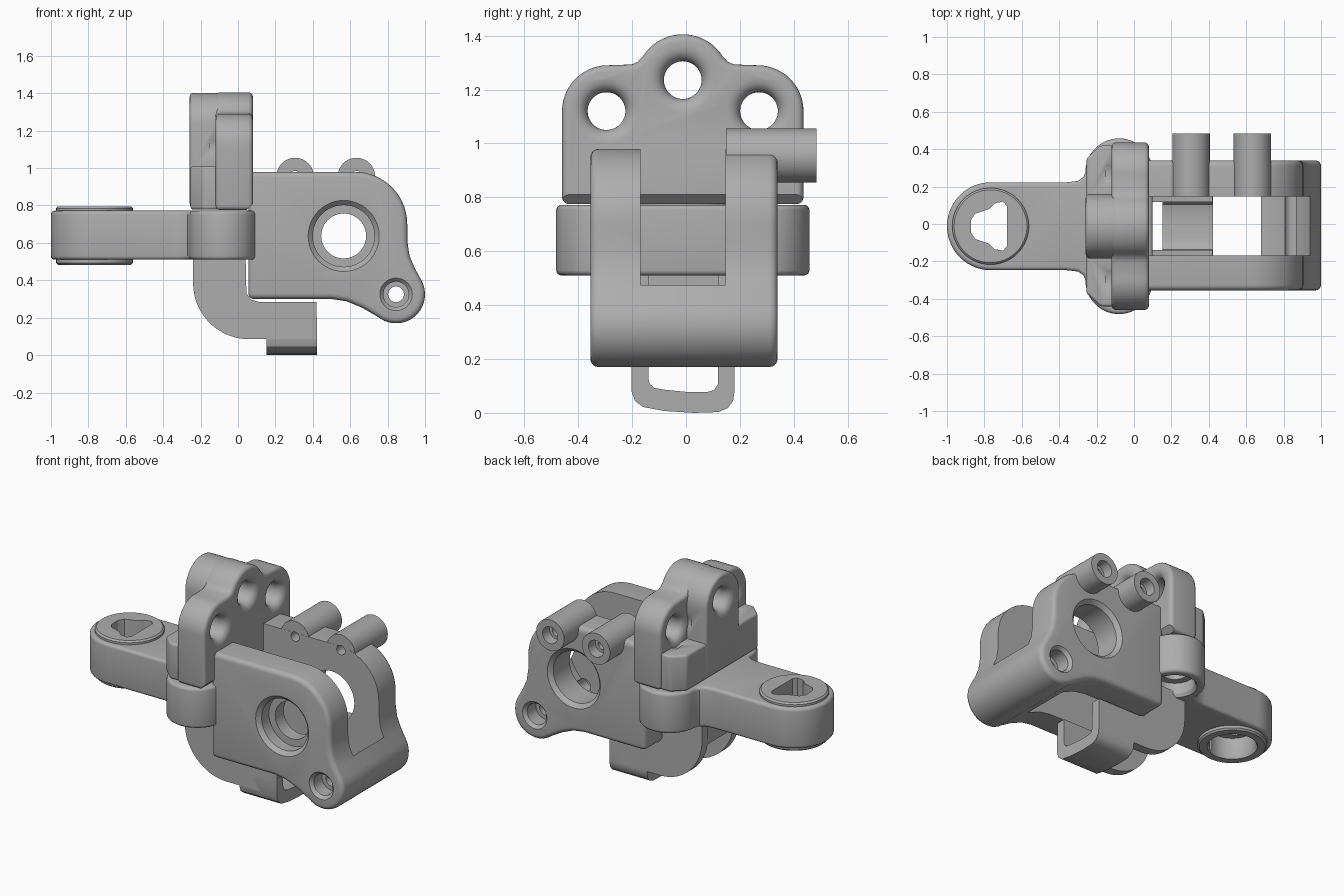
import bpy, bmesh, math

cube = bpy.data.objects.get("Cube")
if cube:
    bpy.data.objects.remove(cube, do_unlink=True)

GREY = (0.42, 0.42, 0.42, 1)
mat = bpy.data.materials.new("plain grey")
mat.use_nodes = True
mat.diffuse_color = GREY
mat.node_tree.nodes["Principled BSDF"].inputs["Base Color"].default_value = GREY
mat.node_tree.nodes["Principled BSDF"].inputs["Roughness"].default_value = 0.6


def place(axis, u, v, t):
    return {"X": (t, u, v), "Y": (u, t, v), "Z": (u, v, t)}[axis]


def arc(cu, cv, r, a0, a1, n=14):
    angles = [math.radians(a0 + (a1 - a0) * i / n) for i in range(n + 1)]
    return [(cu + r * math.cos(a), cv + r * math.sin(a)) for a in angles]


def activate(ob):
    bpy.ops.object.select_all(action="DESELECT")
    ob.select_set(True)
    bpy.context.view_layer.objects.active = ob


def make(name, bm):
    bmesh.ops.recalc_face_normals(bm, faces=bm.faces[:])
    me = bpy.data.meshes.new(name)
    bm.to_mesh(me)
    bm.free()
    me.materials.append(mat)
    ob = bpy.data.objects.new(name, me)
    bpy.context.collection.objects.link(ob)
    return ob


def extrude(name, axis, outline, a, b, bevel=0):
    """Prism from a 2D outline, with optional rounded rims."""
    bm = bmesh.new()
    low = [bm.verts.new(place(axis, u, v, a)) for u, v in outline]
    high = [bm.verts.new(place(axis, u, v, b)) for u, v in outline]
    bm.faces.new(low)
    bm.faces.new(high)
    n = len(low)
    for i in range(n):
        j = (i + 1) % n
        bm.faces.new((low[i], low[j], high[j], high[i]))
    ob = make(name, bm)
    if bevel:
        activate(ob)
        m = ob.modifiers.new("round", "BEVEL")
        m.width, m.segments = bevel, 4
        m.limit_method, m.angle_limit = "ANGLE", math.radians(40)
        m.use_clamp_overlap = False
        bpy.ops.object.modifier_apply(modifier=m.name)
    return ob


def lathe(name, axis, cu, cv, steps, sides=48):
    """Turned solid from (radius, position along axis) steps."""
    bm = bmesh.new()
    rings = []
    for r, t in steps:
        rings.append([bm.verts.new(place(axis, cu + r * math.cos(math.tau * i / sides),
                                         cv + r * math.sin(math.tau * i / sides), t))
                      for i in range(sides)])
    bm.faces.new(rings[0])
    bm.faces.new(rings[-1])
    for p, q in zip(rings, rings[1:]):
        for i in range(sides):
            j = (i + 1) % sides
            bm.faces.new((p[i], p[j], q[j], q[i]))
    return make(name, bm)


def combine(ob, other, operation):
    activate(ob)
    m = ob.modifiers.new("bool", "BOOLEAN")
    m.operation, m.object, m.solver = operation, other, "EXACT"
    bpy.ops.object.modifier_apply(modifier=m.name)
    bpy.data.objects.remove(other, do_unlink=True)


def cut(ob, other):
    combine(ob, other, "DIFFERENCE")


def join(ob, other):
    combine(ob, other, "UNION")


def box(name, x0, x1, y0, y1, z0, z1):
    return extrude(name, "Z", [(x0, y0), (x1, y0), (x1, y1), (x0, y1)], z0, z1)


# Fork: rounded side profile, with a slot between its two cheeks
HX, HZ = 0.565, 0.637
side = [(0.055, 0.30), (0.50, 0.30), (0.58, 0.288), (0.66, 0.255)]
side += arc(0.845, 0.325, 0.155, -130, 28, 18)
side += [(0.945, 0.465), (0.917, 0.53), (0.905, 0.61)]
side += arc(0.625, 0.70, 0.28, 0, 90) + [(0.055, 0.98)]
fork = extrude("fork", "Y", side, -0.355, 0.34, 0.03)
cut(fork, lathe("slot_round", "Y", HX, HZ, [(0.41, -0.168), (0.41, 0.147)], 72))
cut(fork, box("slot_box", -0.1, HX, -0.168, 0.147, 0.1, 1.2))
cut(fork, box("slot_top", HX - 0.05, 1.1, -0.168, 0.147, HZ, 1.2))

# Two tubes on the back cheek
for x in (0.305, 0.633):
    join(fork, lathe("tube", "Y", x, 0.955, [(0.1, 0.148), (0.1, 0.485)]))
# Stepped pivot bore, then tube holes
cut(fork, lathe("bore", "Y", HX, HZ, [(0.20, -0.37), (0.19, -0.355), (0.165, -0.33), (0.165, -0.255),
                                      (0.12, -0.255), (0.12, -0.05), (0.165, -0.05), (0.165, 0.315),
                                      (0.19, 0.34), (0.20, 0.36)]))
for x in (0.305, 0.633):
    cut(fork, lathe("tube_hole", "Y", x, 0.955,
                    [(0.03, 0.1), (0.03, 0.42), (0.05, 0.42), (0.055, 0.5)], 32))
# Small pin hole with widened ends
cut(fork, lathe("pin_hole", "Y", 0.845, 0.325,
                [(0.095, -0.365), (0.087, -0.355), (0.068, -0.335), (0.068, -0.25), (0.042, -0.25),
                 (0.042, 0.23), (0.068, 0.23), (0.068, 0.32), (0.087, 0.34), (0.095, 0.35)], 32))

# Lever arm: rounded end and two side lobes
CY = -0.012
half = arc(-0.08, 0.29, 0.18, 0, 180, 18) + [(-0.27, 0.262), (-0.30, 0.242), (-0.36, 0.235)]
half += arc(-0.765, 0, 0.235, 90, 180, 14)
plan = [(x, y + CY) for x, y in half] + [(x, CY - y) for x, y in half[-2::-1]]
arm = extrude("lever_arm", "Z", plan, 0.51, 0.772, 0.02)
join(arm, lathe("arm_collar", "Z", -0.767, CY, [(0.195, 0.483), (0.205, 0.493),
                                                (0.205, 0.785), (0.195, 0.795)]))
keyhole = [(-0.68, -0.12), (-0.68, 0.095), (-0.70, 0.12), (-0.745, 0.11), (-0.775, 0.08),
           (-0.85, 0.055), (-0.872, 0.02), (-0.872, -0.045), (-0.85, -0.08), (-0.775, -0.105),
           (-0.745, -0.135), (-0.70, -0.142)]
cut(arm, extrude("keyhole", "Z", keyhole, 0.4, 0.9))
cut(arm, lathe("end_recess", "Z", -0.767, CY, [(0.155, 0.47), (0.14, 0.50), (0.14, 0.62)]))
for s in (-1, 1):
    cut(arm, lathe("lobe_hole", "Z", -0.08, CY + s * 0.29,
                   [(0.14, 0.50), (0.12, 0.53), (0.12, 0.60), (0.075, 0.60), (0.075, 0.70)]))

# Upright bracket: three-lobed plate, deep centre lobe and base block
lobe = arc(0, 1.23, 0.175, 32, 90, 9)
edge = [(0.448, 0.775)] + arc(0.278, 1.12, 0.17, 0, 90) + [(0.19, 1.293), (0.167, 1.303)] + lobe
outline = [(y + CY, z) for y, z in edge] + [(CY - y, z) for y, z in edge[-2::-1]]
bracket = extrude("upright_bracket", "X", outline, -0.12, 0.08, 0.025)
centre = [(CY + 0.172, 0.79)] + arc(CY, 1.23, 0.172, 0, 180, 24) + [(CY - 0.172, 0.79)]
join(bracket, extrude("centre_lobe", "X", centre, -0.258, 0.07, 0.02))
base = [(0.075, -0.44), (-0.18, -0.44), (-0.254, -0.37), (-0.254, 0.35), (-0.18, 0.42), (0.075, 0.42)]
join(bracket, extrude("base_block", "Z", base, 0.778, 1.01, 0.015))
cut(bracket, extrude("base_chamfer", "Y", [(0.03, 0.76), (0.1, 0.76), (0.1, 0.83)], -0.6, 0.6))


def flare(x, direction):
    """Rounded hole mouth as (radius, x) steps, going outward."""
    return [(0.07 + 0.05 * (1 - math.cos(a)), x + direction * 0.05 * (math.sin(a) - 1))
            for a in (0, 0.4, 0.8, 1.2, math.pi / 2)]


for y, z, back in ((-0.283, 1.12, -0.12), (0.283, 1.12, -0.12), (0, 1.235, -0.258)):
    steps = [(0.12, back - 0.03)] + flare(back, -1)[::-1] + flare(0.08, 1) + [(0.12, 0.12)]
    cut(bracket, lathe("mount_hole", "X", y + CY, z, steps))

# Hanging guide: two curved side plates, a web and a looped lip
curve = [(-0.24, 0.55)] + arc(0.06, 0.385, 0.30, 180, 270, 18)
curve += [(0.42, 0.085), (0.42, 0.285), (0.11, 0.285), (0.07, 0.297), (0.045, 0.33), (0.04, 0.55)]
parts = [fork, arm, bracket]
for name, y0, y1 in (("guide_right", -0.202, -0.14), ("guide_left", 0.118, 0.18)):
    parts.append(extrude(name, "Y", curve, y0, y1))
parts.append(box("guide_web", -0.235, 0.035, -0.145, 0.123, 0.34, 0.53))
lip = [(-0.202, 0.2), (-0.202, 0.08), (-0.19, 0.045), (-0.16, 0.022), (-0.08, 0.007), (0.03, 0.0),
       (0.12, 0.003), (0.155, 0.018), (0.175, 0.045), (0.18, 0.08), (0.18, 0.2), (0.118, 0.2),
       (0.118, 0.105), (0.105, 0.085), (0.08, 0.078), (0.0, 0.078), (-0.08, 0.086),
       (-0.118, 0.093), (-0.135, 0.108), (-0.14, 0.13), (-0.14, 0.2)]
parts.append(extrude("guide_lip", "X", lip, 0.152, 0.422))

# Soft shading with sharp edges kept
for ob in parts:
    activate(ob)
    bpy.ops.object.shade_smooth_by_angle(angle=math.radians(32))
